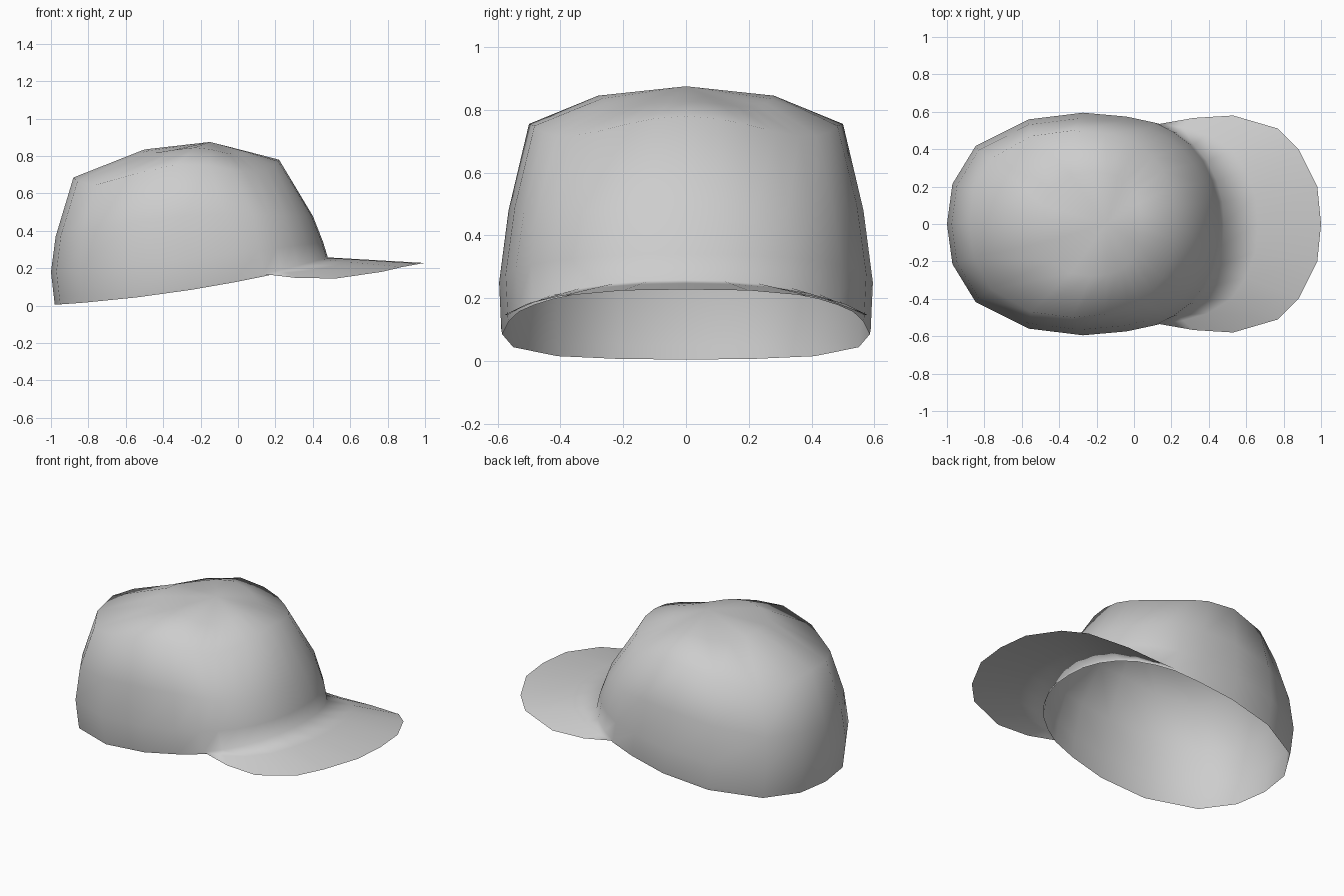
import bpy, bmesh

cube = bpy.data.objects.get("Cube")
if cube:
    bpy.data.objects.remove(cube, do_unlink=True)

HALF_BRIM = 6      # ring points on each side of centre that carry the brim

# Unit crown outline, front centre round to back centre, then mirrored
half_outline = [(1, 0), (0.99, 0.20), (0.95, 0.39), (0.88, 0.57), (0.78, 0.72),
                (0.66, 0.83), (0.53, 0.91), (0.32, 0.965), (0, 1),
                (-0.40, 0.94), (-0.79, 0.70), (-0.96, 0.36), (-1, 0)]
outline = half_outline + [(s, -t) for s, t in reversed(half_outline[1:-1])]
COUNT = len(outline)


def crown_ring(bm, back_x, front_x, half_y, back_z, side_z, front_z, drop):
    """Rounded outline whose height bends from back to side to front, with lowered corners."""
    mid, reach = (back_x + front_x) / 2, (front_x - back_x) / 2
    ring = []
    for s, t in outline:
        z = side_z + (front_z - back_z) / 2 * s + ((front_z + back_z) / 2 - side_z) * s * s
        z -= drop * min(1, 3 * s * s * t * t)
        ring.append(bm.verts.new((mid + reach * s, half_y * t, z)))
    return ring


bm = bmesh.new()

# Crown: open rim, brim seam, walls and domed top
sections = [
    (-0.98, 0.485, 0.585, 0.005, 0.085, 0.238, 0),
    (-0.985, 0.48, 0.588, 0.05, 0.098, 0.258, 0),
    (-1.0, 0.455, 0.595, 0.18, 0.25, 0.34, 0),
    (-0.975, 0.40, 0.565, 0.37, 0.48, 0.48, 0.01),
    (-0.88, 0.22, 0.50, 0.685, 0.755, 0.78, 0.065),
    (-0.50, 0.04, 0.28, 0.835, 0.845, 0.827, 0.025),
]
rings = [crown_ring(bm, *s) for s in sections]
for low, high in zip(rings, rings[1:]):
    for i in range(COUNT):
        j = (i + 1) % COUNT
        bm.faces.new((low[i], low[j], high[j], high[i]))
apex = bm.verts.new((-0.15, 0, 0.875))
for i in range(COUNT):
    bm.faces.new((rings[-1][i], rings[-1][(i + 1) % COUNT], apex))

# Brim: thin curved sheet growing from the seam ring
seam = [rings[1][i] for i in range(-HALF_BRIM, HALF_BRIM + 1)]
half_edge = [(1.0, 0, 0.228), (0.98, 0.20, 0.225), (0.88, 0.40, 0.207),
             (0.77, 0.51, 0.181), (0.53, 0.58, 0.146), (0.32, 0.567, 0.147)]
edge = [(x, -y, z) for x, y, z in reversed(half_edge)] + half_edge[1:]
outer = [seam[0]] + [bm.verts.new(p) for p in edge] + [seam[-1]]
middle = [seam[0]]
for a, b in zip(seam[1:-1], outer[1:-1]):
    middle.append(bm.verts.new(a.co.lerp(b.co, 0.35)))
middle.append(seam[-1])
for inner, out in ((seam, middle), (middle, outer)):
    for i in range(len(seam) - 1):
        corners = dict.fromkeys((inner[i], out[i], out[i + 1], inner[i + 1]))
        bm.faces.new(list(corners))

for face in bm.faces:
    face.smooth = True
mesh = bpy.data.meshes.new("cap")
bm.to_mesh(mesh)
bm.free()

# Single plain cloth colour
grey = bpy.data.materials.new("grey cloth")
grey.use_nodes = True
colour = (0.61, 0.61, 0.61, 1)
grey.diffuse_color = colour
grey.node_tree.nodes["Principled BSDF"].inputs["Base Color"].default_value = colour
mesh.materials.append(grey)

cap = bpy.data.objects.new("cap", mesh)
bpy.context.collection.objects.link(cap)
